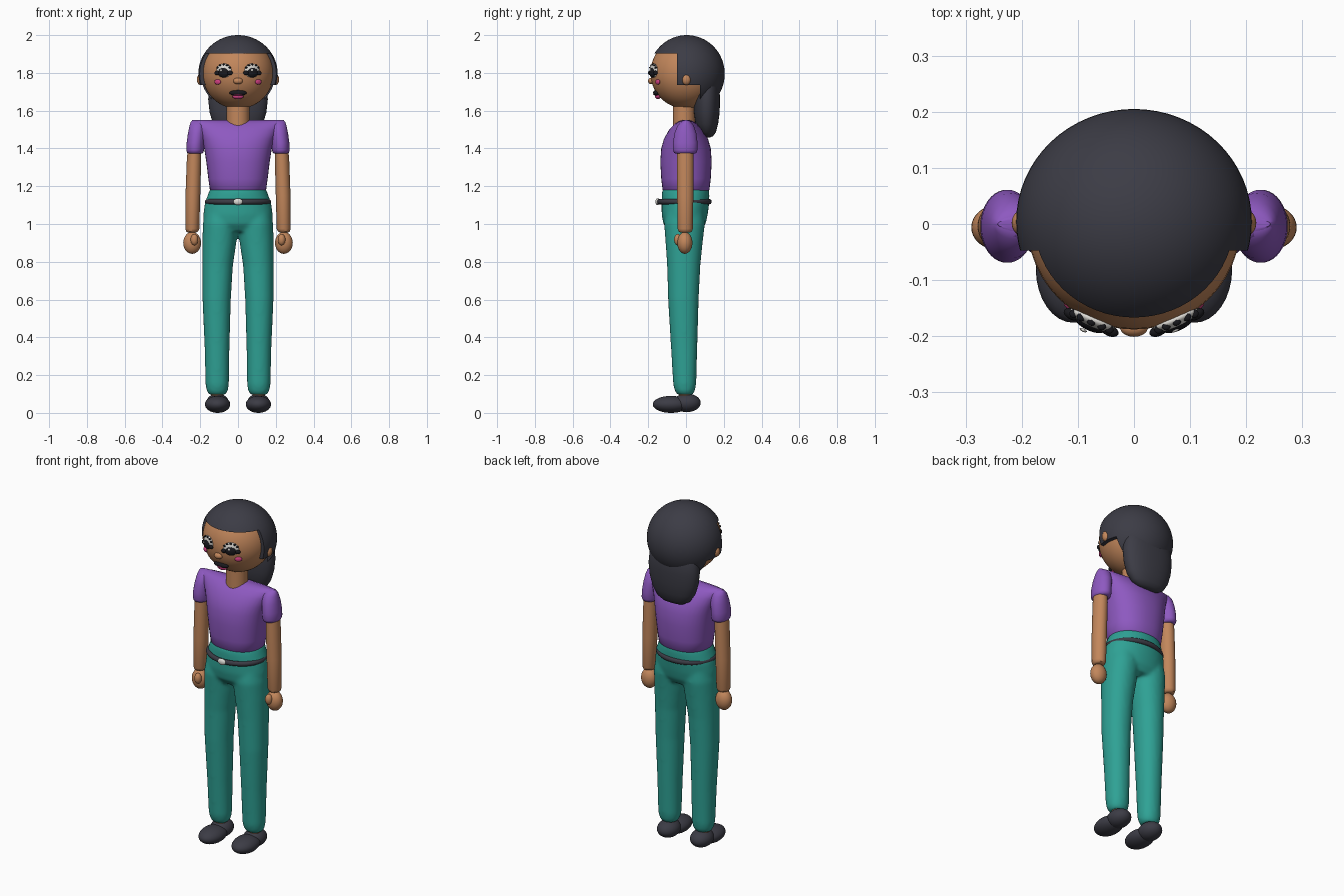
import bpy, bmesh, math
from mathutils import Vector

if "Cube" in bpy.data.objects:
    bpy.data.objects.remove(bpy.data.objects["Cube"])


def colour(name, r, g, b):
    m = bpy.data.materials.new(name)
    m.diffuse_color = (r, g, b, 1)
    m.use_nodes = True
    m.node_tree.nodes["Principled BSDF"].inputs["Base Color"].default_value = m.diffuse_color
    return m


SKIN = colour("skin", .54, .24, .105)
DARK = colour("charcoal", .045, .045, .06)
BLACK = colour("black", .01, .01, .013)
SHIRT = colour("purple cloth", .27, .10, .53)
PANTS = colour("teal cloth", .028, .36, .30)
WHITE = colour("off white", .72, .70, .66)
PINK = colour("pink", .62, .05, .22)


def finish(ob, name, mat):
    ob.name = name
    ob.data.materials.clear()
    ob.data.materials.append(mat)
    bpy.ops.object.select_all(action='DESELECT')
    ob.select_set(True)
    bpy.context.view_layer.objects.active = ob
    bpy.ops.object.shade_smooth_by_angle(angle=math.radians(45))
    return ob


def blob(name, mat, loc, radii, turn=(0, 0, 0), seg=32, rings=16):
    bpy.ops.mesh.primitive_uv_sphere_add(segments=seg, ring_count=rings, radius=1,
                                         location=loc, rotation=turn)
    ob = bpy.context.object
    ob.scale = radii
    bpy.ops.object.transform_apply(location=True, rotation=True, scale=True)
    return finish(ob, name, mat)


def add_loft(bm, rows, power=2.0, n=40):
    """Closed tube through rings given as (z, centre x, centre y, radius x, radius y)."""
    loops = []
    for z, cx, cy, rx, ry in rows:
        loop = []
        for i in range(n):
            a = 2 * math.pi * i / n
            c, s = math.cos(a), math.sin(a)
            loop.append(bm.verts.new((cx + rx * math.copysign(abs(c) ** (2 / power), c),
                                      cy + ry * math.copysign(abs(s) ** (2 / power), s), z)))
        loops.append(loop)
    for a, b in zip(loops, loops[1:]):
        for i in range(n):
            j = (i + 1) % n
            bm.faces.new((a[i], a[j], b[j], b[i]))
    bm.faces.new(loops[0][::-1])
    bm.faces.new(loops[-1])


def loft(name, mat, groups, power=2.0):
    bm = bmesh.new()
    for rows in groups:
        add_loft(bm, rows, power)
    bmesh.ops.recalc_face_normals(bm, faces=bm.faces[:])
    me = bpy.data.meshes.new(name)
    bm.to_mesh(me)
    bm.free()
    ob = bpy.data.objects.new(name, me)
    bpy.context.collection.objects.link(ob)
    return finish(ob, name, mat)


def flip(rows):
    return [(z, -cx, cy, rx, ry) for z, cx, cy, rx, ry in rows]


def carve(ob, low, high):
    """Cut an axis-aligned block out of an object."""
    low, high = Vector(low), Vector(high)
    bpy.ops.mesh.primitive_cube_add(size=1, location=(low + high) / 2)
    cutter = bpy.context.object
    cutter.scale = high - low
    mod = ob.modifiers.new("cut", 'BOOLEAN')
    mod.operation, mod.solver, mod.object = 'DIFFERENCE', 'EXACT', cutter
    bpy.context.view_layer.objects.active = ob
    # Keep the cut first so that the smoothing follows it
    bpy.ops.object.modifier_move_to_index(modifier=mod.name, index=0)
    bpy.ops.object.modifier_apply(modifier=mod.name)
    bpy.data.objects.remove(cutter)


# Head, neck and hair
blob("head", SKIN, (0, 0, 1.80), (.19, .188, .19), seg=48, rings=24)
loft("neck", SKIN, [[(1.50, 0, -.01, .06, .058), (1.64, 0, -.01, .06, .058)]])
hair = blob("hair_cap", DARK, (0, .004, 1.795), (.21, .201, .205), seg=64, rings=32)
carve(hair, (-.4, -.4, 1.4), (.4, -.047, 1.903))
carve(hair, (-.4, -.4, 1.4), (.4, .075, 1.735))
finish(hair, "hair_cap", DARK)
loft("hair_tail", DARK, [[
    (1.458, 0, .115, .03, .012), (1.465, 0, .115, .07, .028), (1.485, 0, .113, .103, .045),
    (1.53, 0, .11, .132, .06), (1.59, 0, .11, .15, .068), (1.66, 0, .11, .158, .07),
    (1.74, 0, .11, .15, .066), (1.80, 0, .10, .12, .05)]], 2.2)

# Face
blob("nose", SKIN, (0, -.184, 1.757), (.025, .017, .017))
blob("mouth_upper", BLACK, (0, -.156, 1.694), (.046, .018, .016))
blob("mouth_lower", PINK, (0, -.148, 1.676), (.03, .016, .015))
blob("lip_line", PINK, (0, -.170, 1.687), (.022, .006, .003))
for side, tag in ((-1, "left"), (1, "right")):
    turn = (0, 0, side * .42)
    out = Vector((side * .40, -.915, 0))
    eye = Vector((side * .074, -.170, 1.808))
    blob("eye_white_" + tag, WHITE, eye + Vector((0, 0, .004)), (.043, .014, .037), turn)
    blob("iris_" + tag, BLACK, eye + out * .008 + Vector((0, 0, -.006)), (.030, .013, .026), turn)
    blob("eye_glint_" + tag, WHITE, eye + out * .021 + Vector((-.008, 0, .006)),
         (.007, .003, .007), turn, 12, 8)
    # Lashes at the outer and inner corners
    for k, along in enumerate((-.036, .036)):
        spot = eye + Vector((side * .915, .40, 0)) * along + out * .006
        blob(f"lash_{tag}_{k}", BLACK, spot + Vector((0, 0, -.008)), (.017, .010, .012), turn, 16, 8)
    # Curved upper lid line
    for k in range(5):
        a = math.radians(30 + 30 * k)
        spot = eye + Vector((side * .915, .40, 0)) * .04 * math.cos(a) + out * .004
        blob(f"lid_{tag}_{k}", BLACK, spot + Vector((0, 0, .004 + .032 * math.sin(a))),
             (.008, .008, .005), turn, 12, 8)
    blob("cheek_" + tag, PINK, (side * .108, -.150, 1.752), (.020, .008, .014), (0, 0, side * .6))
    blob("ear_" + tag, SKIN, (side * .197, .002, 1.765), (.021, .024, .030))

# Shirt body
loft("shirt_body", SHIRT, [[
    (1.175, 0, 0, .140, .118), (1.182, 0, 0, .149, .124), (1.24, 0, 0, .157, .131),
    (1.33, 0, 0, .168, .136), (1.40, 0, 0, .179, .131), (1.45, 0, 0, .192, .117),
    (1.50, 0, 0, .213, .089), (1.53, 0, 0, .234, .060), (1.543, 0, 0, .246, .040),
    (1.55, 0, 0, .243, .018)]], 2.25)

# Sleeves, arms and hands
sleeve = [(1.372, .227, -.004, .034, .048), (1.378, .227, -.004, .043, .060),
          (1.392, .227, -.004, .047, .065), (1.43, .225, -.004, .047, .065),
          (1.48, .219, -.003, .046, .058), (1.52, .214, -.002, .043, .044),
          (1.54, .211, 0, .039, .027), (1.548, .210, 0, .033, .014)]
arm = [(.955, .243, -.004, .022, .025), (.960, .243, -.004, .031, .035),
       (.975, .242, -.004, .037, .040), (1.15, .239, -.004, .039, .043),
       (1.34, .233, -.004, .038, .044), (1.42, .230, -.004, .034, .040)]
for side, tag in ((-1, "left"), (1, "right")):
    loft("sleeve_" + tag, SHIRT, [sleeve if side > 0 else flip(sleeve)])
    loft("arm_" + tag, SKIN, [arm if side > 0 else flip(arm)])
    blob("hand_" + tag, SKIN, (side * .243, -.006, .90), (.047, .040, .058))
    blob("thumb_" + tag, SKIN, (side * .231, -.043, .917), (.020, .020, .030))

# Trousers: hips and two legs fused into one smooth skin
hips = [(.96, 0, -.005, .15, .085), (1.0, 0, -.008, .184, .112), (1.05, 0, -.007, .184, .122),
        (1.11, 0, -.003, .176, .126), (1.16, 0, -.002, .158, .126), (1.19, 0, -.001, .146, .122)]
leg = [(.095, .110, -.005, .042, .040), (.115, .110, -.006, .056, .053),
       (.15, .110, -.007, .062, .061), (.35, .111, -.010, .066, .070),
       (.60, .113, -.014, .075, .081), (.78, .108, -.012, .081, .088),
       (.90, .099, -.010, .090, .098), (1.0, .092, -.008, .094, .108), (1.06, .088, -.006, .088, .10)]
trousers = loft("trousers", PANTS, [hips, leg, flip(leg)], 2.1)
mod = trousers.modifiers.new("fuse", 'REMESH')
mod.mode, mod.voxel_size, mod.use_smooth_shade = 'VOXEL', .009, True
mod = trousers.modifiers.new("soften", 'SMOOTH')
mod.factor, mod.iterations = .5, 12

# Belt and buckle
bpy.ops.mesh.primitive_torus_add(major_radius=1, minor_radius=.09, major_segments=64,
                                 minor_segments=12, location=(0, -.009, 1.118))
belt = bpy.context.object
belt.scale = (.161, .133, .155)
bpy.ops.object.transform_apply(location=False, rotation=False, scale=True)
finish(belt, "belt", DARK)
blob("buckle", WHITE, (0, -.150, 1.118), (.025, .012, .018))

# Ankles and shoes
for side, tag in ((-1, "left"), (1, "right")):
    blob("ankle_" + tag, SKIN, (side * .11, -.004, .095), (.034, .034, .03))
    blob("shoe_heel_" + tag, DARK, (side * .108, .004, .053), (.060, .074, .049))
    blob("shoe_toe_" + tag, DARK, (side * .108, -.080, .045), (.067, .096, .045))
